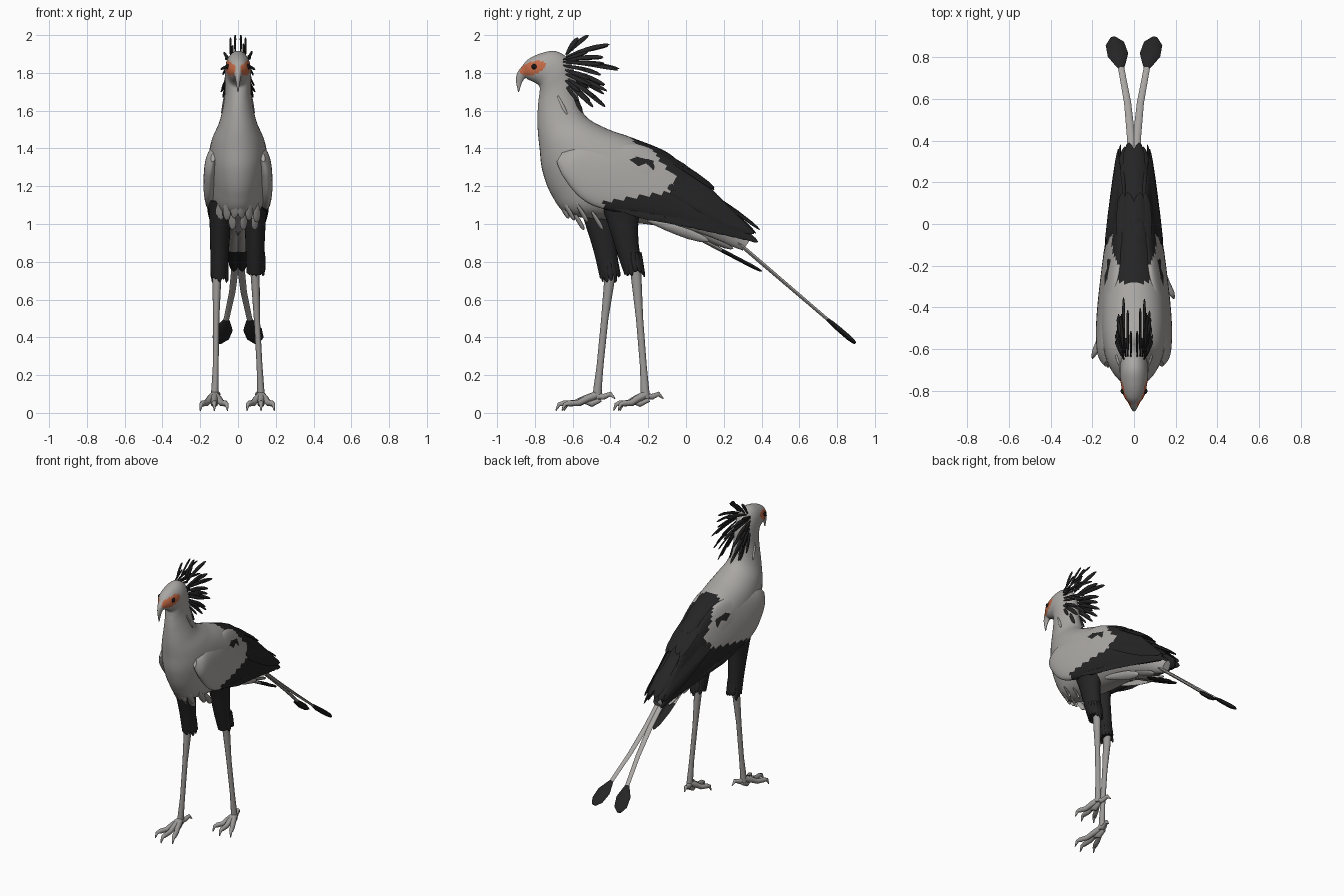
import bpy, bmesh, math, random
from mathutils import Vector as V

if "Cube" in bpy.data.objects:
    bpy.data.objects.remove(bpy.data.objects["Cube"])

random.seed(4)
COLOURS = [("pale grey plumage", (.40, .385, .37)), ("black feather", (.018, .018, .019)),
           ("orange face skin", (.55, .14, .06)), ("leg grey", (.33, .32, .31)),
           ("eye dark", (.01, .008, .008))]
MATS = []
for n, c in COLOURS:
    m = bpy.data.materials.new(n)
    m.diffuse_color = (*c, 1)
    m.use_nodes = True
    m.node_tree.nodes["Principled BSDF"].inputs["Base Color"].default_value = m.diffuse_color
    MATS.append(m)
GREY, BLACK, ORANGE, LEG, EYE = range(5)


def finish(bm, name, rule=None, angle=45):
    bmesh.ops.recalc_face_normals(bm, faces=bm.faces)
    bm.normal_update()
    if rule:
        for f in bm.faces:
            f.material_index = rule(f.calc_center_median(), f.normal)
    me = bpy.data.meshes.new(name)
    bm.to_mesh(me)
    bm.free()
    for m in MATS:
        me.materials.append(m)
    me.shade_smooth()
    me.set_sharp_from_angle(angle=math.radians(angle))
    ob = bpy.data.objects.new(name, me)
    bpy.context.collection.objects.link(ob)
    return ob


def skin(bm, rings, mats=None):
    """Bridge a list of point rings and cap both ends."""
    vs = [[bm.verts.new(p) for p in r] for r in rings]
    n = len(vs[0])
    faces = []
    for i in range(len(vs) - 1):
        for j in range(n):
            k = (j + 1) % n
            f = bm.faces.new((vs[i][j], vs[i][k], vs[i + 1][k], vs[i + 1][j]))
            f.material_index = mats[i] if mats else 0
    for r, i in ((vs[0], 0), (vs[-1], -1)):
        bm.faces.new(r).material_index = mats[i] if mats else 0


def smooth_rows(rows, steps):
    """Catmull-Rom interpolation of section rows."""
    out = []
    for i in range(len(rows) - 1):
        q = [rows[max(0, min(len(rows) - 1, i + d))] for d in (-1, 0, 1, 2)]
        for s in range(steps):
            t = s / steps
            out.append([.5 * (2 * b + (c - a) * t + (2 * a - 5 * b + 4 * c - d) * t * t
                              + (3 * b - a - 3 * c + d) * t ** 3) for a, b, c, d in zip(*q)])
    return out + [list(rows[-1])]


def loft(bm, rows, steps=6, seg=32, side=1):
    """Row: lower y,z, upper y,z, lower x, upper x, half width."""
    rings = []
    for ay, az, by, bz, xa, xb, w in smooth_rows(rows, steps):
        a, b = V((side * xa, ay, az)), V((side * xb, by, bz))
        rings.append([(a + b) / 2 + (b - a) / 2 * math.cos(t) + V((w * math.sin(t), 0, 0))
                      for t in (2 * math.pi * j / seg for j in range(seg))])
    skin(bm, rings)


def sweep(bm, pts, ws, ths, normal, mats, seg=8):
    pts = [V(p) for p in pts]
    rings = []
    for i, p in enumerate(pts):
        tan = pts[min(i + 1, len(pts) - 1)] - pts[max(i - 1, 0)]
        s = tan.cross(V(normal)).normalized()
        n = s.cross(tan).normalized()
        rings.append([p + s * ws[i] * math.cos(2 * math.pi * j / seg)
                      + n * ths[i] * math.sin(2 * math.pi * j / seg) for j in range(seg)])
    skin(bm, rings, mats)


LEAF = ((0, .4), (.3, .8), (.5, .95), (.68, 1), (.88, .75), (.96, .45), (1, .08))
STREAMER = ((0, .4), (.3, .4), (.55, .34), (.79, .3), (.82, .55), (.88, 1), (.96, .9), (1, .3))


def blade(bm, p0, p1, w, normal, mat=BLACK, th=.006, bend=(0, 0, 0), shape=LEAF, tip=None, split=.5):
    p0, p1, bend = V(p0), V(p1), V(bend)
    pts = [p0.lerp(p1, t) + bend * 4 * t * (1 - t) for t, _ in shape]
    mats = [tip if tip is not None and t >= split else mat for t, _ in shape[:-1]]
    sweep(bm, pts, [w * k for _, k in shape], [th * min(1, k + .3) for _, k in shape], normal, mats)


# body, neck, head and hooked beak in one loft
BODY = [(-.884, 1.70, -.889, 1.70, .003), (-.868, 1.75, -.9, 1.757, .011), (-.85, 1.772, -.893, 1.80, .019),
        (-.84, 1.767, -.868, 1.835, .03), (-.815, 1.755, -.835, 1.872, .05), (-.79, 1.742, -.77, 1.903, .061),
        (-.775, 1.725, -.69, 1.915, .067), (-.775, 1.70, -.62, 1.87, .069), (-.78, 1.66, -.585, 1.78, .068),
        (-.785, 1.6, -.57, 1.67, .076), (-.785, 1.5, -.53, 1.57, .1), (-.775, 1.4, -.42, 1.505, .135),
        (-.76, 1.28, -.28, 1.455, .155), (-.71, 1.15, -.1, 1.38, .16), (-.62, 1.05, 0, 1.29, .155),
        (-.4, 1.02, .08, 1.22, .135), (-.15, .99, .17, 1.13, .1), (.1, .93, .27, 1.02, .06),
        (.3, .86, .35, .93, .025)]


def body_rule(c, n):
    dy, dz = c.y + .812, c.z - 1.825
    u, v = dy * .95 + dz * .3, dz * .95 - dy * .3
    if (u / .07) ** 2 + (v / .034) ** 2 < 1 and abs(c.x) > .014:
        return ORANGE
    return BLACK if c.y > -.28 and n.z > .25 else GREY


bm = bmesh.new()
loft(bm, [(a, b, c, d, 0, 0, w) for a, b, c, d, w in BODY], steps=8, seg=40)
finish(bm, "body", body_rule)

# eyes
for s in (-1, 1):
    bm = bmesh.new()
    bmesh.ops.create_uvsphere(bm, u_segments=12, v_segments=8, radius=.015)
    bmesh.ops.translate(bm, verts=bm.verts, vec=(s * .05, -.803, 1.832))
    finish(bm, "eye", lambda c, n: EYE)

# folded wings: grey coverts in front, black behind and below
WING = [(-.685, 1.33, -.655, 1.38, .135, .125, .012), (-.65, 1.25, -.57, 1.41, .15, .125, .035),
        (-.56, 1.14, -.42, 1.42, .155, .11, .045), (-.44, 1.08, -.24, 1.42, .15, .08, .05),
        (-.22, 1.04, -.06, 1.33, .13, .06, .045), (0, 1.0, .08, 1.21, .105, .05, .035),
        (.2, .945, .25, 1.07, .08, .05, .022), (.34, .91, .35, .96, .06, .05, .006)]


def wing_rule(c, n):
    low = c.y > -.44 and c.z < 1.12 + .16 * (c.y + .4)
    return BLACK if low or c.y > -.06 - max(0, c.z - 1.25) * .85 else GREY


for s in (-1, 1):
    bm = bmesh.new()
    loft(bm, WING, steps=8, seg=36, side=s)
    finish(bm, "wing", wing_rule)

    # flight feathers, upper wing feathers and back feathers
    bm = bmesh.new()
    for i in range(10):
        u = i / 9
        blade(bm, (s * (.158 - .04 * u), -.38 + .36 * u, 1.09 + .04 * u),
              (s * (.135 - .07 * u), -.1 + .48 * u, 1.025 - .12 * u), .028, (s, 0, .3))
    for i in range(8):
        u = i / 7
        blade(bm, (s * (.135 - .05 * u), -.08 - .1 * u, 1.17 + .2 * u),
              (s * (.075 - .015 * u), .36 - .22 * u, .95 + .22 * u), .034, (s, 0, .3 + .6 * u))
    for x, y0, z0, y1, z1 in ((.02, -.29, 1.44, .02, 1.29), (.045, -.24, 1.425, .15, 1.18),
                              (.02, -.15, 1.38, .15, 1.19), (.035, 0, 1.25, .37, .95),
                              (.015, .02, 1.22, .39, .97)):
        blade(bm, (s * x, y0, z0), (s * (x + .01), y1, z1), .036, (s * .3, .5, 1), bend=(0, 0, .012))
    finish(bm, "flight_feathers")

# long tail streamers and short dark-tipped tail feathers
bm = bmesh.new()
for s in (-1, 1):
    blade(bm, (s * .012, .2, .965), (s * .1, .895, .37), .05, (0, .6, 1), GREY, .014,
          (-s * .03, 0, 0), STREAMER, BLACK, .79)
    blade(bm, (s * .02, -.02, .97), (s * .022, .4, .75), .032, (0, .5, 1), GREY, .01, tip=BLACK, split=.5)
    blade(bm, (s * .03, -.1, 1.0), (s * .04, .25, .87), .035, (s * .5, 0, -1), GREY, .01)
    blade(bm, (s * .07, -.2, 1.02), (s * .06, .12, .91), .03, (s, 0, -.6), GREY, .01)
finish(bm, "tail")

# ragged belly and neck feathers
bm = bmesh.new()
for s in (-1, 1):
    for x, y, z in ((.02, -.68, 1.13), (.06, -.65, 1.12), (.1, -.58, 1.11), (.09, -.5, 1.07), (.03, -.6, 1.07)):
        blade(bm, (s * x, y, z), (s * x, y + .06, z - .1), .022, (s * .5, -1, -.3), GREY, .008)
    for i in range(7):
        u = i / 6
        y, z = -.68 + .09 * u, 1.68 - .05 * u
        blade(bm, (s * (.07 - .035 * u), y, z), (s * (.085 - .04 * u), y + .05, z - .1), .009, (s, .5, 0), GREY)
finish(bm, "loose_feathers")

# crest fanning from the nape
bm = bmesh.new()
CREST = [(1.90, -.515, 2.0, .015), (1.9, -.57, 1.985, .04), (1.89, -.405, 1.95, .03), (1.87, -.43, 1.89, .065),
         (1.86, -.35, 1.825, .05), (1.84, -.44, 1.80, .08), (1.82, -.42, 1.745, .06), (1.80, -.43, 1.69, .075),
         (1.78, -.44, 1.61, .05), (1.77, -.49, 1.66, .08), (1.75, -.5, 1.61, .065), (1.74, -.54, 1.6, .04)]
for s in (-1, 1):
    for z0, y, z, x in CREST:
        j = 0 if z0 > 1.89 else random.uniform(-.015, .015)
        blade(bm, (s * min(x, .05), -.635, z0 - .005), (s * x, y + j, z + j), .013,
              (s, .2, .5), th=.005, bend=(0, 0, .008))
        if z0 < 1.89:
            blade(bm, (s * .05, -.65, z0), (s * (x + .01), y - .08 + j, z + .03 + j), .01, (s, .2, .3), th=.005)
finish(bm, "crest")

# legs: side, thigh rows, shank points, toe reach
LEGS = [(-1, [(-.57, 1.12, -.36, 1.14, .1, .1, .06), (-.54, 1.02, -.37, 1.02, .095, .095, .056),
              (-.49, .86, -.365, .88, .097, .097, .05), (-.455, .71, -.355, .74, .1, .1, .044)],
         [(-.11, -.4, .78), (-.113, -.408, .68), (-.115, -.43, .5), (-.118, -.455, .25), (-.122, -.468, .13),
          (-.125, -.47, .075)], .215),
        (1, [(-.46, 1.12, -.22, 1.14, .1, .1, .06), (-.42, 1.02, -.25, 1.03, .092, .092, .056),
             (-.37, .86, -.25, .89, .09, .09, .05), (-.325, .73, -.225, .76, .09, .09, .045)],
         [(.088, -.27, .8), (.092, -.262, .7), (.1, -.246, .5), (.114, -.226, .25), (.12, -.218, .13),
          (.122, -.215, .075)], .165)]
for s, thigh, shank, reach in LEGS:
    bm = bmesh.new()
    loft(bm, thigh, seg=24, side=s)
    for f in bm.faces:
        f.material_index = BLACK
    cx, cy, cz = s * .097, (thigh[3][0] + thigh[3][2]) / 2, thigh[3][1]
    for i in range(12):
        a = i * math.pi / 6
        x, y = cx + .042 * math.cos(a), cy + .045 * math.sin(a)
        blade(bm, (x, y - .01, cz + .12), (x, y + .01, cz + random.uniform(-.025, .02)),
              .016, (math.cos(a), math.sin(a), 0))
    finish(bm, "thigh")

    # shank, three front toes, hind toe, each ending in a claw
    bm = bmesh.new()
    r = [.03, .027, .019, .018, .022, .025]
    sweep(bm, shank, [k * .85 for k in r], r, (0, -1, 0), [LEG] * 5, 12)
    ax, ay, _ = shank[-1]
    for dx, k in ((-.075, .8), (0, 1), (.07, .85)):
        path = [(0, .01, .095), (.3, .3, .075), (.55, .55, .052), (.82, .82, .05), (.93, .94, .045), (1, 1.02, .012)]
        sweep(bm, [(ax + dx * a, ay - reach * k * b, z) for a, b, z in path],
              [.022, .019, .016, .015, .01, .003], [.022, .019, .017, .016, .011, .003], (0, 0, 1), [LEG] * 5, 10)
    sweep(bm, [(ax, ay - .01, .09), (ax - s * .01, ay + .035, .085), (ax - s * .02, ay + .07, .1),
               (ax - s * .025, ay + .095, .075)], [.02, .016, .012, .003], [.02, .016, .013, .003],
          (0, 0, 1), [LEG] * 3, 10)
    # lowest claws and pad
    sweep(bm, [(ax, ay + .02, .07), (ax, ay - .03, .05), (ax, ay - .07, .06)], [.012, .02, .01],
          [.012, .02, .01], (0, 0, 1), [LEG] * 2, 10)
    finish(bm, "leg_and_foot")
